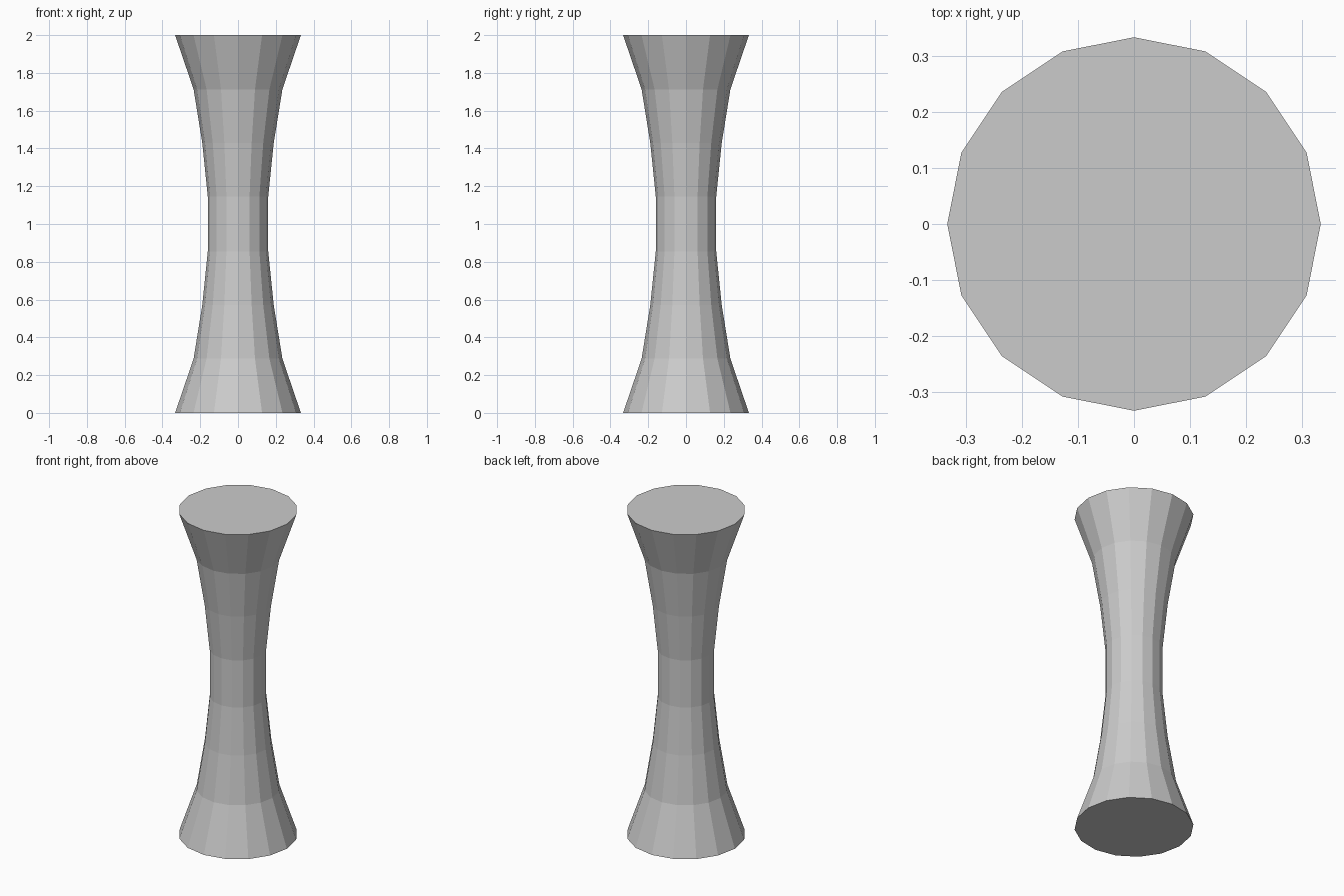
import bpy, bmesh, math

if "Cube" in bpy.data.objects:
    bpy.data.objects.remove(bpy.data.objects["Cube"])

SIDES = 16
# (radius, height) for the lower half; mirrored for the upper half
half = [(0.333, 0.0), (0.235, 0.287), (0.189, 0.572), (0.16, 0.855)]
profile = half + [(r, 2.0 - z) for r, z in reversed(half)]

bm = bmesh.new()
# Stacked rings
rings = []
for r, z in profile:
    rings.append([bm.verts.new((r * math.cos(2 * math.pi * i / SIDES),
                                r * math.sin(2 * math.pi * i / SIDES), z))
                  for i in range(SIDES)])
# Side walls
for low, high in zip(rings, rings[1:]):
    for i in range(SIDES):
        j = (i + 1) % SIDES
        bm.faces.new((low[i], low[j], high[j], high[i]))
# End caps
bm.faces.new(list(reversed(rings[0])))
bm.faces.new(rings[-1])

mesh = bpy.data.meshes.new("waisted_column")
bm.to_mesh(mesh)
bm.free()
column = bpy.data.objects.new("waisted_column", mesh)
bpy.context.collection.objects.link(column)
